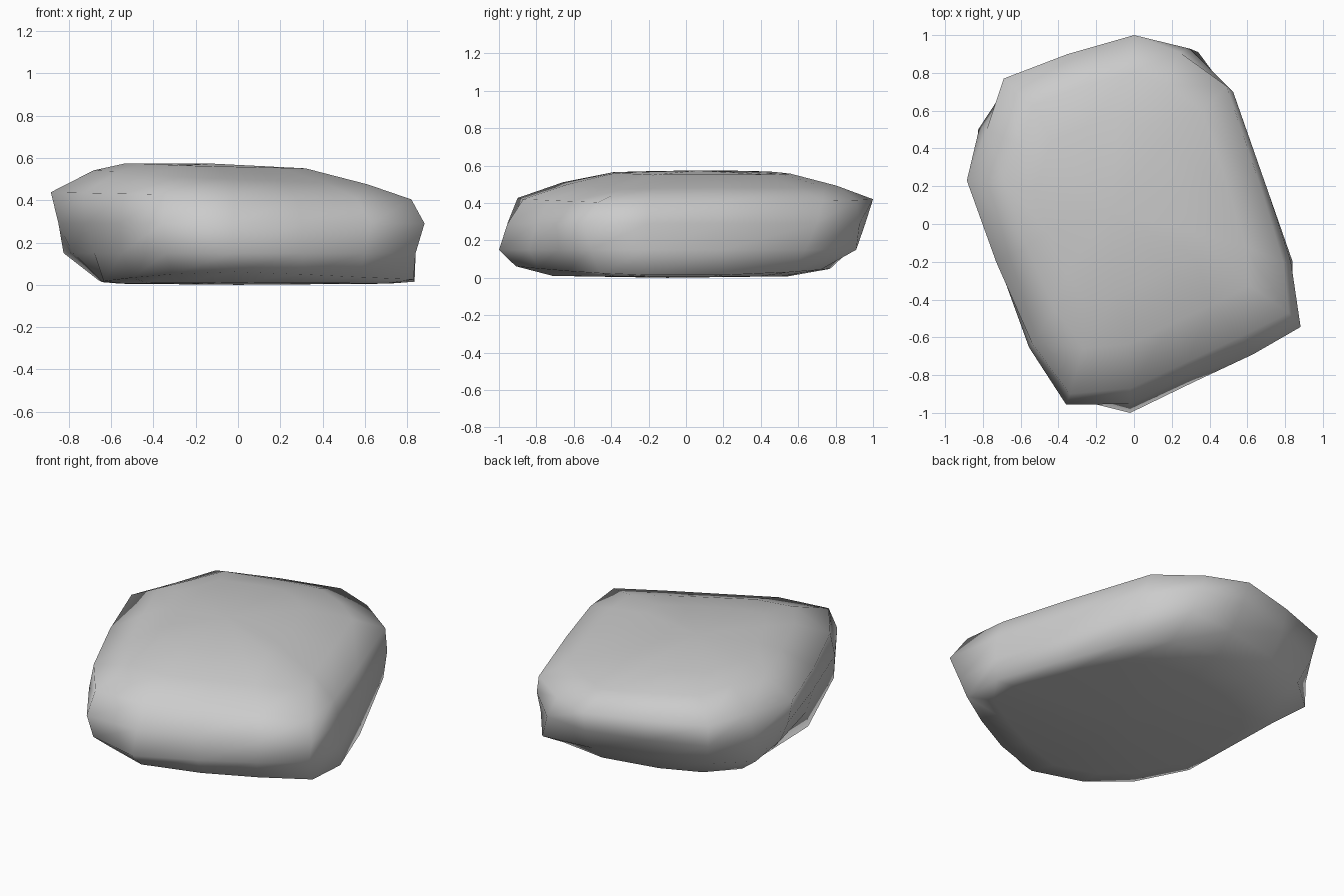
import bpy, bmesh

if "Cube" in bpy.data.objects:
    bpy.data.objects.remove(bpy.data.objects["Cube"])

# Matching plan outlines: upper rim (z about 0.43), lower rim (z about 0.15) and foot (z about 0.03)
UPPER = [(.82, -.47), (.79, -.2), (.67, .2), (.49, .73), (.24, .91), (0, 1), (-.35, .9), (-.69, .77),
         (-.78, .5), (-.885, .23), (-.73, -.2), (-.54, -.63), (-.34, -.90), (-.02, -.87), (.28, -.73), (.56, -.60)]
LOWER = [(.84, -.51), (.84, -.2), (.70, .2), (.54, .64), (.34, .91), (.03, .88), (-.33, .80), (-.62, .68),
         (-.825, .5), (-.78, .2), (-.68, -.2), (-.55, -.65), (-.34, -.92), (-.02, -1), (.31, -.84), (.60, -.68)]
FOOT = [(.83, -.46), (.835, -.2), (.69, .2), (.52, .56), (.33, .72), (.03, .77), (-.30, .69), (-.52, .58),
        (-.66, .40), (-.64, .08), (-.635, -.28), (-.50, -.60), (-.31, -.80), (-.02, -.91), (.30, -.79), (.58, -.63)]
# Waist between the two rims, bulging most at the front corners
WAIST = [((a[0] + b[0]) * .51, (a[1] + b[1]) * .51) for a, b in zip(UPPER, LOWER)]
WAIST[0] = (.882, -.545)
WAIST[12] = (-.36, -.955)
WAIST[15] = (.63, -.69)

# Layers: outline, scale x/y, shift x/y, height, tilt along x, droop with y squared
LAYERS = [
    (FOOT, .85, .75, 0, -.03, .005, 0, .01),
    (FOOT, 1, 1, 0, 0, .012, 0, .06),
    (LOWER, 1, 1, 0, 0, .15, 0, 0),
    (WAIST, 1, 1, 0, 0, .29, 0, 0),
    (UPPER, 1, 1, 0, 0, .42, -.02, 0),
    (UPPER, .76, .77, -.01, .035, .508, -.05, -.025),
    (UPPER, .50, .50, -.09, .06, .560, -.028, -.02),
]

bm = bmesh.new()
rings = []
for outline, sx, sy, dx, dy, z, tilt, droop in LAYERS:
    ring = []
    for px, py in outline:
        x, y = px * sx + dx, py * sy + dy
        ring.append(bm.verts.new((x, y, max(0, z + tilt * x + droop * y * y))))
    rings.append(ring)

# Stone sides
n = len(UPPER)
for low, high in zip(rings, rings[1:]):
    for i in range(n):
        j = (i + 1) % n
        bm.faces.new((low[i], low[j], high[j], high[i]))

# Underside and gently crowned top, each closed by a fan
for ring, tip in ((rings[0], (0, -.1, 0)), (rings[-1], (-.12, .06, .573))):
    centre = bm.verts.new(tip)
    for i in range(n):
        bm.faces.new((ring[i], ring[(i + 1) % n], centre))

for f in bm.faces:
    f.smooth = True
bmesh.ops.recalc_face_normals(bm, faces=bm.faces)
mesh = bpy.data.meshes.new("flat_stone")
bm.to_mesh(mesh)
bm.free()
bpy.context.collection.objects.link(bpy.data.objects.new("flat_stone", mesh))
